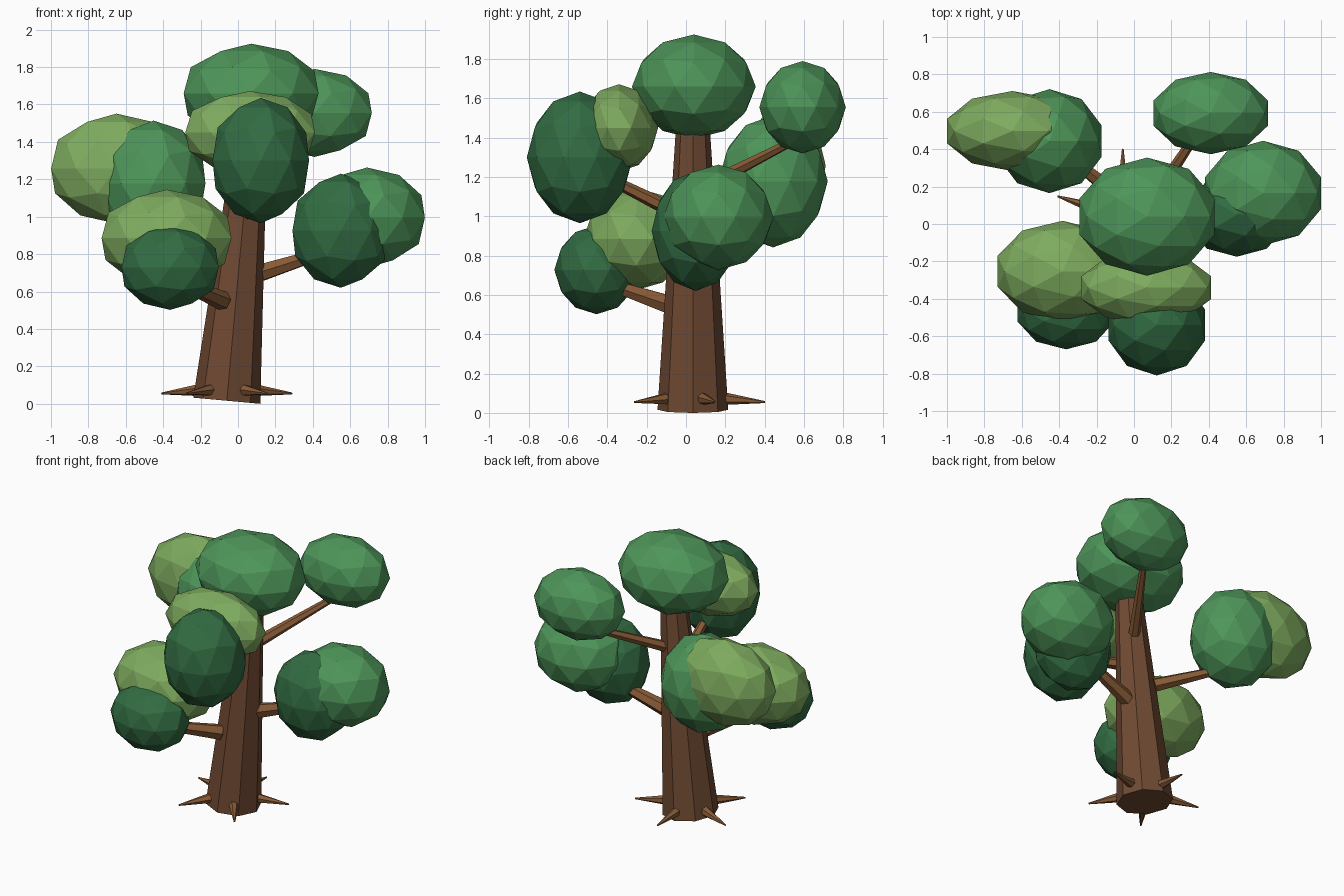
import bpy
from math import sin, cos, radians
from mathutils import Vector

if "Cube" in bpy.data.objects:
    bpy.data.objects.remove(bpy.data.objects["Cube"])


def material(name, rgb):
    m = bpy.data.materials.new(name)
    m.diffuse_color = (*rgb, 1)
    m.use_nodes = True
    m.node_tree.nodes["Principled BSDF"].inputs["Base Color"].default_value = m.diffuse_color
    return m


BARK = material("bark", (0.16, 0.068, 0.032))
WOOD = material("branch_wood", (0.25, 0.105, 0.038))
GREENS = {
    "dark": material("dark_leaf", (0.032, 0.15, 0.055)),
    "mid": material("mid_leaf", (0.075, 0.30, 0.10)),
    "light": material("light_leaf", (0.21, 0.41, 0.115)),
}


def limb(name, start, end, r1, r2, sides, mat):
    """Tapered flat-sided cone running from start to end."""
    a, b = Vector(start), Vector(end)
    d = b - a
    bpy.ops.mesh.primitive_cone_add(vertices=sides, radius1=r1, radius2=r2,
                                    depth=d.length, location=(a + b) / 2)
    o = bpy.context.object
    o.rotation_mode = 'QUATERNION'
    o.rotation_quaternion = Vector((0, 0, 1)).rotation_difference(d)
    o.name = name
    o.data.materials.append(mat)


def leaf_clump(name, tone, loc, radii):
    """Squashed low-poly ball of leaves."""
    bpy.ops.mesh.primitive_ico_sphere_add(subdivisions=2, radius=1, location=loc)
    o = bpy.context.object
    o.scale = radii
    o.name = name
    o.data.materials.append(GREENS[tone])


# Leaning trunk
limb("trunk", (-0.06, 0.035, 0.016), (0.075, 0.035, 1.5), 0.18, 0.083, 8, BARK)

# Five root spikes around the base
for i in range(5):
    a = radians(18 + 72 * i)
    c, s = cos(a), sin(a)
    limb(f"root_{i + 1}", (-0.06 + 0.13 * c, 0.035 + 0.13 * s, 0.075),
         (-0.06 + 0.367 * c, 0.035 + 0.367 * s, 0.055), 0.036, 0.005, 6, WOOD)

# Branches, each ending inside a leaf clump
for name, start, end, r1, r2 in [
    ("branch_front_left", (-0.08, -0.08, 0.55), (-0.36, -0.44, 0.67), 0.052, 0.028),
    ("branch_right", (0.09, 0.06, 0.69), (0.56, 0.12, 0.84), 0.052, 0.026),
    ("branch_back_left", (-0.06, 0.13, 0.83), (-0.45, 0.44, 0.97), 0.046, 0.024),
    ("branch_front", (0.05, -0.05, 1.02), (0.12, -0.53, 1.26), 0.040, 0.022),
    ("branch_back_right", (0.09, 0.11, 1.16), (0.40, 0.58, 1.40), 0.037, 0.020),
]:
    limb(name, start, end, r1, r2, 6, WOOD)

# Leaf clumps
for name, tone, loc, radii in [
    ("leaves_top", "mid", (0.07, 0.04, 1.66), (0.379, 0.315, 0.265)),
    ("leaves_back_right", "mid", (0.41, 0.593, 1.555), (0.321, 0.22, 0.235)),
    ("leaves_right", "mid", (0.69, 0.165, 0.995), (0.325, 0.28, 0.268)),
    ("leaves_right_under", "dark", (0.55, 0.05, 0.925), (0.272, 0.225, 0.305)),
    ("leaves_front", "dark", (0.122, -0.54, 1.30), (0.271, 0.27, 0.335)),
    ("leaves_front_upper", "light", (0.065, -0.34, 1.45), (0.365, 0.198, 0.222)),
    ("leaves_front_left", "light", (-0.382, -0.253, 0.885), (0.365, 0.27, 0.26)),
    ("leaves_front_left_under", "dark", (-0.363, -0.455, 0.728), (0.273, 0.215, 0.226)),
    ("leaves_back_left", "mid", (-0.452, 0.443, 1.178), (0.292, 0.278, 0.336)),
    ("leaves_left", "light", (-0.65, 0.497, 1.257), (0.367, 0.214, 0.294)),
]:
    leaf_clump(name, tone, loc, radii)
